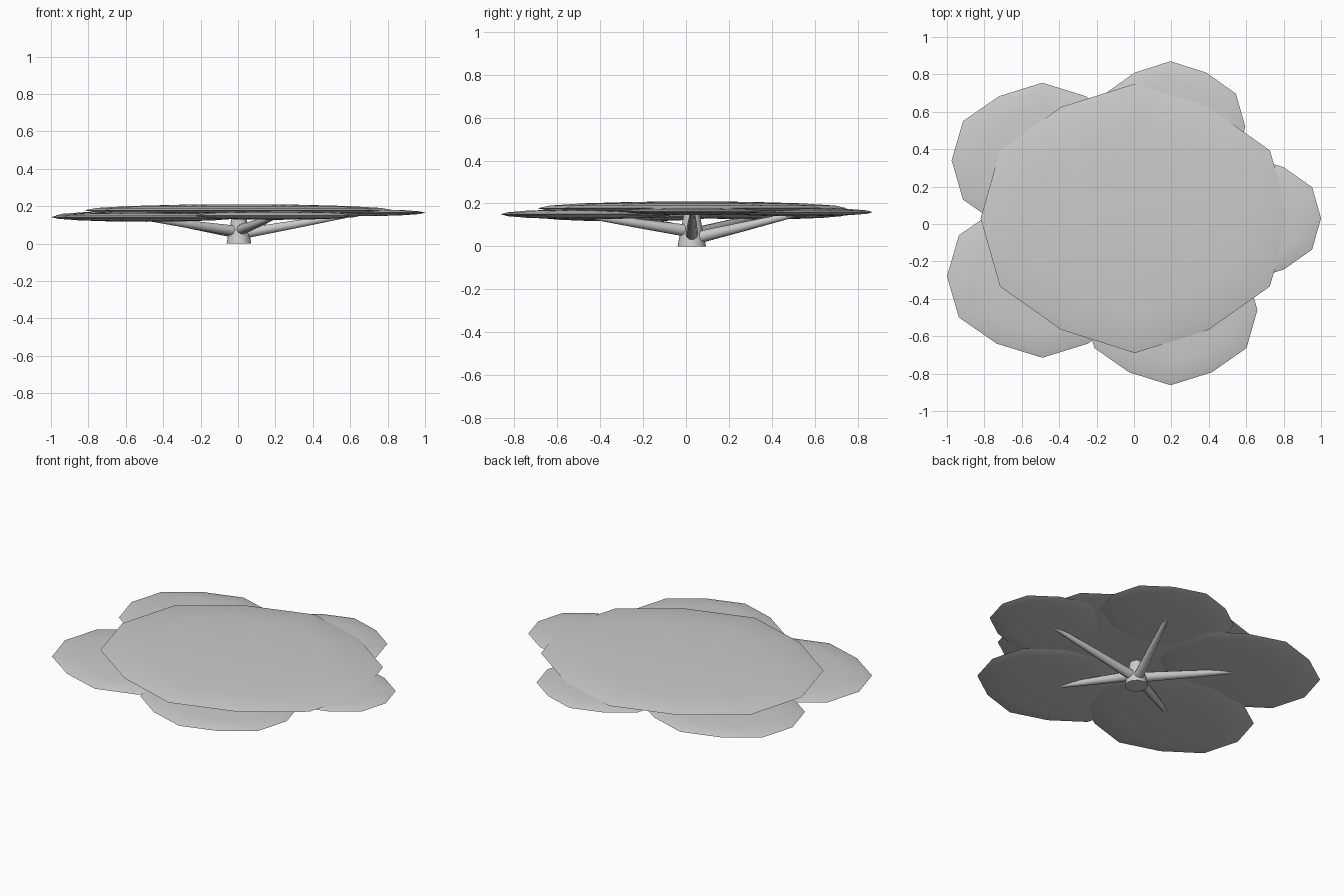
import bpy, bmesh, math
from mathutils import Vector

if "Cube" in bpy.data.objects:
    bpy.data.objects.remove(bpy.data.objects["Cube"])


def finish(name, bm, angle=60):
    bmesh.ops.recalc_face_normals(bm, faces=bm.faces)
    me = bpy.data.meshes.new(name)
    bm.to_mesh(me)
    bm.free()
    ob = bpy.data.objects.new(name, me)
    bpy.context.collection.objects.link(ob)
    bpy.ops.object.select_all(action='DESELECT')
    ob.select_set(True)
    bpy.context.view_layer.objects.active = ob
    bpy.ops.object.shade_smooth_by_angle(angle=math.radians(angle))
    return ob


def pad(name, x, y, z, rx, ry, rz):
    """Flattened twelve-sided foliage blob."""
    bm = bmesh.new()
    bmesh.ops.create_uvsphere(bm, u_segments=12, v_segments=8, radius=1)
    for v in bm.verts:
        a = math.atan2(v.co.y, v.co.x)
        k = round(math.degrees(a) / 30) % 6
        f = {1: 1.01, 5: 1.01, 2: 0.955, 4: 0.955}.get(k, 1.0)
        v.co = Vector((x + v.co.x * f * rx, y + v.co.y * f * ry, z + v.co.z * rz))
    return finish(name, bm)


def limb(name, points, sides=10):
    """Tapered tube through (position, radius) points."""
    bm = bmesh.new()
    pos = [Vector(p) for p, r in points]
    rot = (pos[-1] - pos[0]).to_track_quat('Z', 'Y')
    rings = []
    for p, (_, r) in zip(pos, points):
        rings.append([bm.verts.new(p + rot @ Vector((r * math.cos(2 * math.pi * i / sides),
                                                     r * math.sin(2 * math.pi * i / sides), 0)))
                      for i in range(sides)])
    for a, b in zip(rings, rings[1:]):
        for i in range(sides):
            j = (i + 1) % sides
            bm.faces.new((a[i], a[j], b[j], b[i]))
    bm.faces.new(rings[0][::-1])
    bm.faces.new(rings[-1])
    return finish(name, bm, 50)


# Short tapered trunk
cx, cy = 0.005, 0.027
limb("trunk", [((cx, cy, 0), 0.066), ((cx, cy, 0.05), 0.057),
               ((cx, cy, 0.10), 0.046), ((cx, cy, 0.16), 0.036)], 12)

# Outer foliage: centre x, y, z, radii x, y, branch start height
outer = [
    ("right", 0.62, 0.03, 0.165, 0.38, 0.33, 0.055),
    ("back_right", 0.195, 0.52, 0.16, 0.40, 0.35, 0.04),
    ("back_left", -0.49, 0.34, 0.15, 0.485, 0.415, 0.06),
    ("front_left", -0.49, -0.28, 0.142, 0.51, 0.435, 0.07),
    ("front_right", 0.195, -0.46, 0.15, 0.465, 0.402, 0.075),
]
for n, x, y, z, rx, ry, h in outer:
    pad(n + "_foliage", x, y, z, rx, ry, 0.05 * rx)
    # Branch from the trunk to the middle of its pad
    a, b = Vector((cx, cy, h - 0.005)), Vector((x, y, z - 0.008))
    limb(n + "_branch", [(a, 0.03), (a.lerp(b, 0.5), 0.022), (b, 0.012)])

# Large crown on top
pad("crown_foliage", 0.005, 0.03, 0.178, 0.825, 0.72, 0.032)
